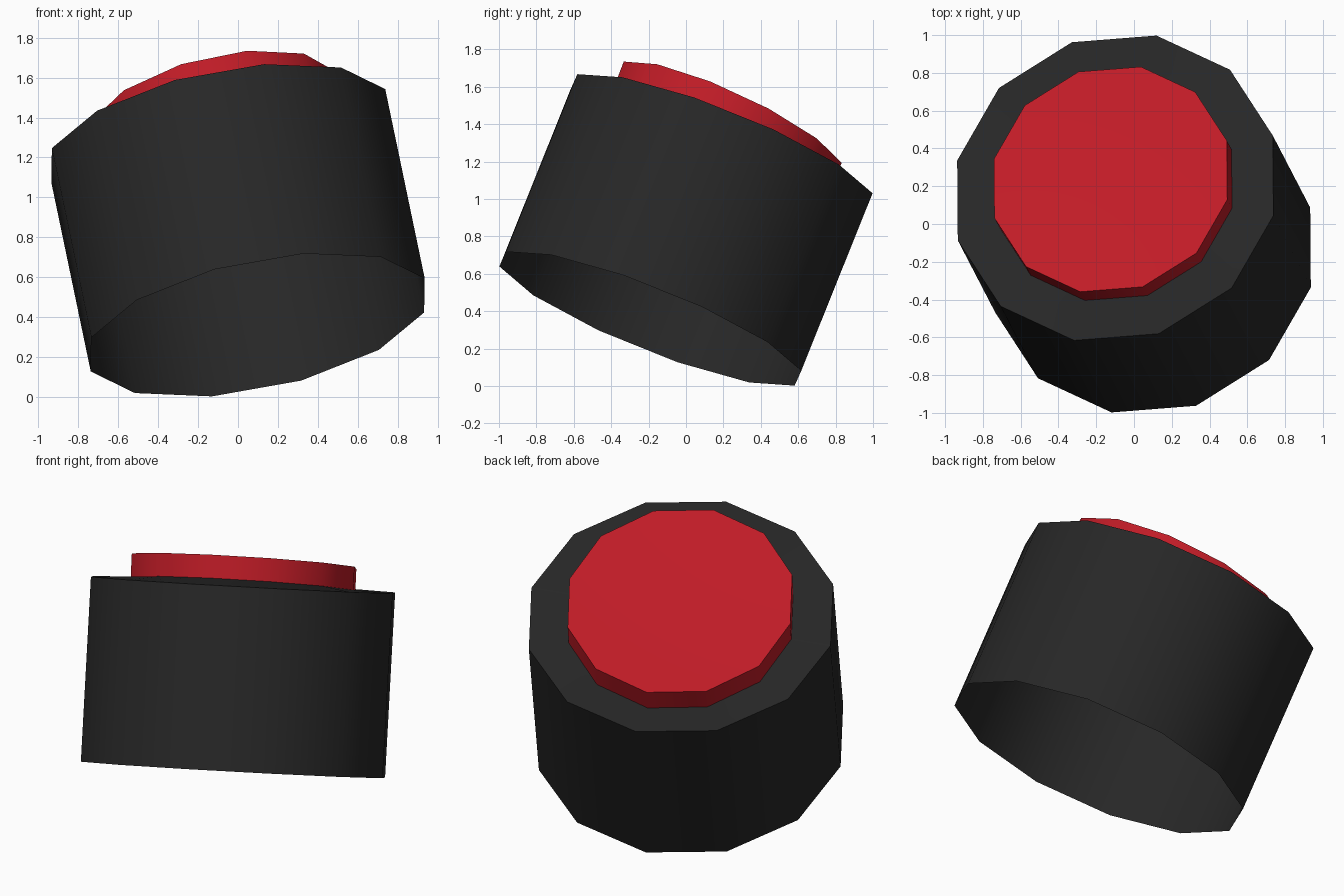
import bpy, bmesh, math
from mathutils import Vector

if "Cube" in bpy.data.objects:
    bpy.data.objects.remove(bpy.data.objects["Cube"])

SIDES = 12


def material(name, rgb):
    m = bpy.data.materials.new(name)
    m.diffuse_color = (*rgb, 1.0)
    m.use_nodes = True
    m.node_tree.nodes["Principled BSDF"].inputs["Base Color"].default_value = m.diffuse_color
    return m


def ring_shell(name, rings, tip, mat):
    """Skin a stack of rings into a shell, optionally closing it with a fan."""
    bm = bmesh.new()
    loops = [[bm.verts.new(p) for p in ring] for ring in rings]
    for a, b in zip(loops, loops[1:]):
        for i in range(SIDES):
            j = (i + 1) % SIDES
            bm.faces.new((a[i], a[j], b[j], b[i]))
    if tip is not None:
        c = bm.verts.new(tip)
        for i in range(SIDES):
            bm.faces.new((loops[-1][i], loops[-1][(i + 1) % SIDES], c))
    me = bpy.data.meshes.new(name)
    bm.to_mesh(me)
    bm.free()
    me.materials.append(mat)
    ob = bpy.data.objects.new(name, me)
    bpy.context.collection.objects.link(ob)
    bpy.ops.object.select_all(action='DESELECT')
    ob.select_set(True)
    bpy.context.view_layer.objects.active = ob
    bpy.ops.object.shade_smooth_by_angle(angle=math.radians(40))
    return ob


black = material("charcoal", (0.020, 0.020, 0.020))
red = material("red", (0.53, 0.0115, 0.020))

# Tilted frame: axis plus two radial directions
axis = Vector((-0.19, 0.366, 0.911)).normalized()
u = Vector((0.23, -0.7725, 0.36))
u = (u - axis * u.dot(axis)).normalized()
v = axis.cross(u)
spokes = [0.881 * (math.cos(t) * u + math.sin(t) * v)
          for t in (2 * math.pi * i / SIDES for i in range(SIDES))]

middle = Vector((0, 0, 0.835))
low = middle - axis * 0.521
high = middle + axis * 0.521
lift = Vector((-0.025, 0.046, 0.121))

# Button outline is the housing outline shrunk, a little less so in height
inner = [Vector((s.x * 0.738, s.y * 0.738, s.z * 0.85)) for s in spokes]

# Housing: open underneath, with a rim running in to the button
ring_shell("housing", [[low + s for s in spokes],
                       [high + s for s in spokes],
                       [high + s for s in inner]], None, black)

# Red button rising from the rim, with a slightly dished top
ring_shell("button", [[high + s for s in inner],
                      [high + lift + s for s in inner]],
           high + lift - axis * 0.04, red)
